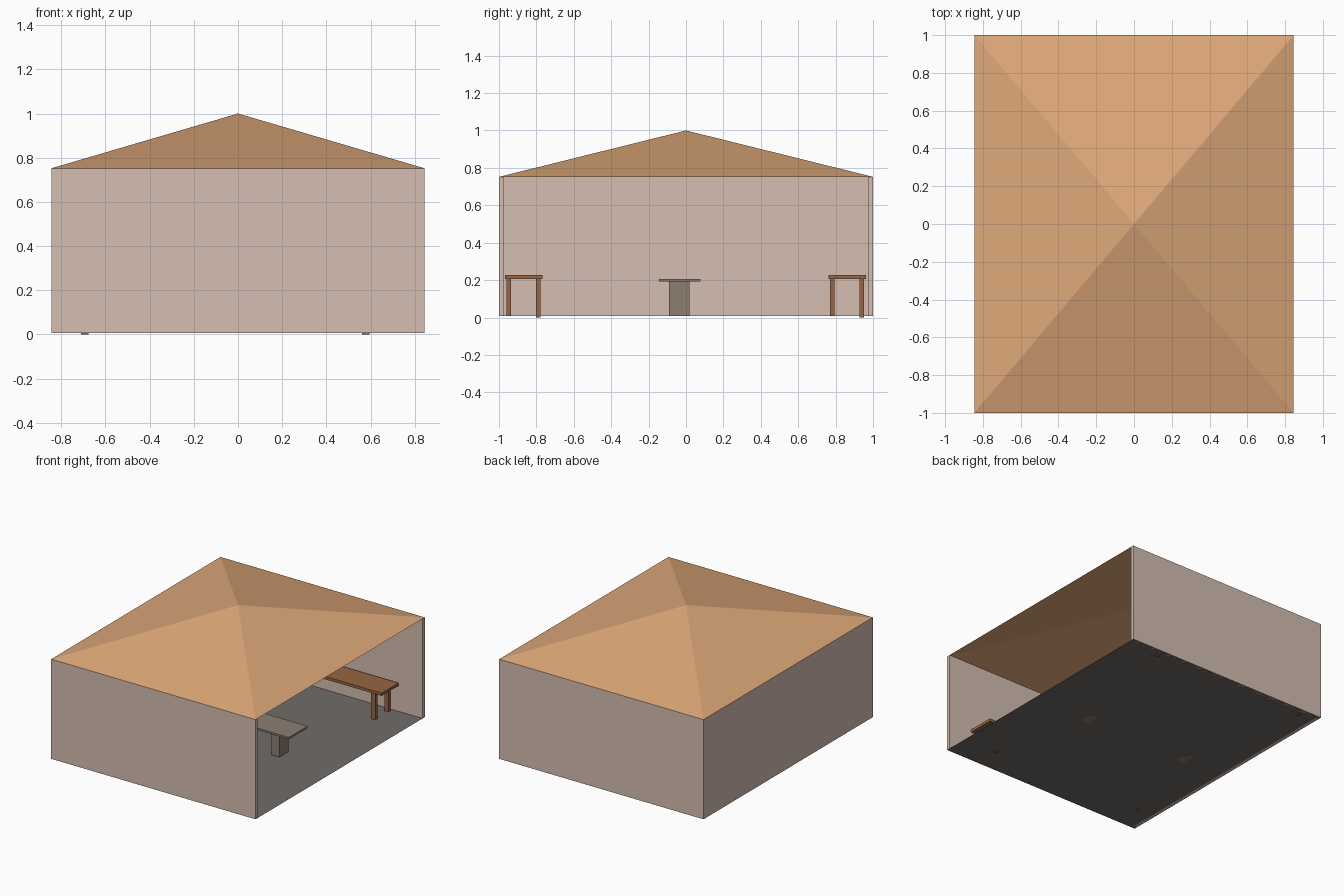
import bpy, bmesh

if "Cube" in bpy.data.objects:
    bpy.data.objects.remove(bpy.data.objects["Cube"])

HX, HY = 0.845, 1.0           # half footprint
FLOOR, EAVE, APEX = 0.007, 0.752, 1.0
T = 0.026                     # wall thickness


def material(name, rgb):
    m = bpy.data.materials.new(name)
    m.diffuse_color = (*rgb, 1)
    m.use_nodes = True
    m.node_tree.nodes["Principled BSDF"].inputs["Base Color"].default_value = m.diffuse_color
    return m


wall_mat = material("plaster", (0.66, 0.51, 0.44))
roof_mat = material("roof_tan", (0.73, 0.39, 0.19))
wood_mat = material("bench_wood", (0.31, 0.13, 0.055))
floor_mat = material("floor_grey", (0.16, 0.15, 0.14))
table_mat = material("table_wood", (0.26, 0.21, 0.16))


def finish(name, bm, mat):
    bmesh.ops.recalc_face_normals(bm, faces=bm.faces)
    me = bpy.data.meshes.new(name)
    bm.to_mesh(me)
    bm.free()
    me.materials.append(mat)
    ob = bpy.data.objects.new(name, me)
    bpy.context.collection.objects.link(ob)


def box(name, x, y, z, mat):
    """Box from (min, max) ranges on each axis."""
    bm = bmesh.new()
    bmesh.ops.create_cube(bm, size=1)
    for v in bm.verts:
        v.co = [r[0] if c < 0 else r[1] for c, r in zip(v.co, (x, y, z))]
    finish(name, bm, mat)


# Floor sheet
bm = bmesh.new()
bm.faces.new([bm.verts.new((x * HX, y * HY, FLOOR))
              for x, y in ((-1, -1), (1, -1), (1, 1), (-1, 1))])
finish("floor", bm, floor_mat)

# Three walls, open on the right side
box("front_wall", (-HX, HX), (-HY, -HY + T), (FLOOR, EAVE), wall_mat)
box("back_wall", (-HX, HX), (HY - T, HY), (FLOOR, EAVE), wall_mat)
box("left_wall", (-HX, -HX + T), (-HY + T, HY - T), (FLOOR, EAVE), wall_mat)

# Pyramid roof shell, open underneath
bm = bmesh.new()
apex = bm.verts.new((0, 0, APEX))
rim = [bm.verts.new((x * HX, y * HY, EAVE))
       for x, y in ((-1, -1), (1, -1), (1, 1), (-1, 1))]
for i in range(4):
    bm.faces.new((rim[i], rim[(i + 1) % 4], apex))
finish("roof", bm, roof_mat)

# Two benches along the front and back walls
for side, yc in (("front", -0.868), ("back", 0.862)):
    box(side + "_bench_seat", (-0.77, 0.655), (yc - 0.1, yc + 0.1), (0.205, 0.226), wood_mat)
    for row, dy, foot in (("near", -0.079, FLOOR), ("far", 0.077, 0.0)):
        for end, xc in (("left", -0.694), ("right", 0.579)):
            box(f"{side}_bench_{row}_{end}_leg", (xc - 0.017, xc + 0.017),
                (yc + dy - 0.012, yc + dy + 0.012), (foot, 0.205), wood_mat)

# Central table on two block supports
CX = -0.0575
box("table_top", (CX - 0.58, CX + 0.58), (-0.145, 0.077), (0.192, 0.206), table_mat)
for end, s in (("left", -1), ("right", 1)):
    xc = CX + s * 0.43
    box(f"table_{end}_support", (xc - 0.033, xc + 0.033), (-0.09, 0.018), (FLOOR, 0.192), table_mat)
